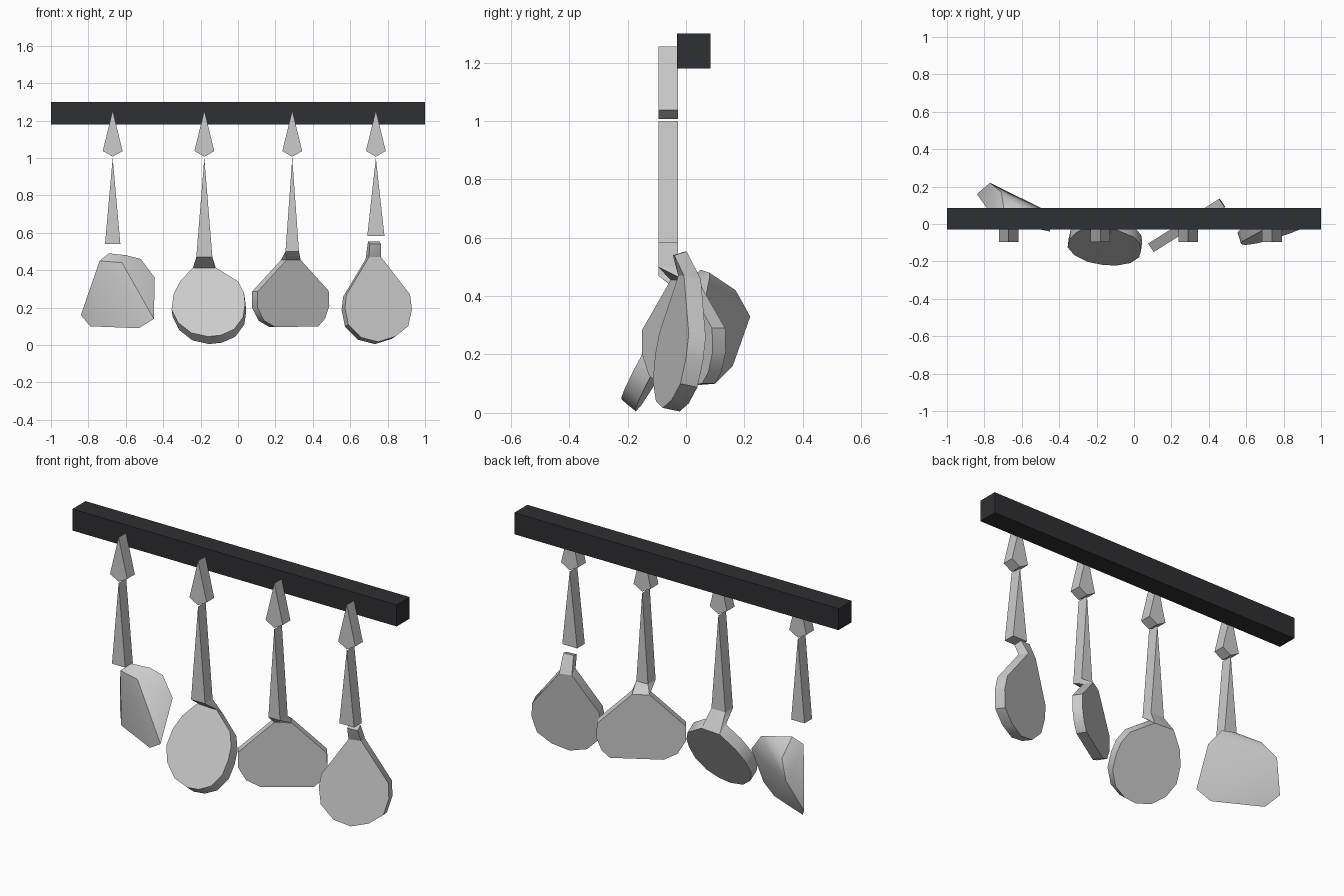
import bpy, bmesh
from mathutils import Vector

if "Cube" in bpy.data.objects:
    bpy.data.objects.remove(bpy.data.objects["Cube"])


def finish(bm, name):
    bmesh.ops.recalc_face_normals(bm, faces=bm.faces)
    me = bpy.data.meshes.new(name)
    bm.to_mesh(me)
    bm.free()
    ob = bpy.data.objects.new(name, me)
    bpy.context.collection.objects.link(ob)
    bpy.ops.object.select_all(action='DESELECT')
    ob.select_set(True)
    bpy.context.view_layer.objects.active = ob
    bpy.ops.object.shade_smooth_by_angle(angle=0.6)
    return ob


def plate(name, front, offset):
    """Closed plate: polygon of 3D points thickened by an offset vector."""
    bm = bmesh.new()
    a = [bm.verts.new(p) for p in front]
    b = [bm.verts.new(Vector(p) + Vector(offset)) for p in front]
    bm.faces.new(a)
    bm.faces.new(b[::-1])
    n = len(a)
    for i in range(n):
        j = (i + 1) % n
        bm.faces.new((a[j], a[i], b[i], b[j]))
    return finish(bm, name)


def hull(name, pts):
    bm = bmesh.new()
    for p in pts:
        bm.verts.new(p)
    r = bmesh.ops.convex_hull(bm, input=bm.verts)
    junk = {v for v in r["geom_interior"] if isinstance(v, bmesh.types.BMVert)}
    bmesh.ops.delete(bm, geom=list(junk), context='VERTS')
    bmesh.ops.dissolve_limit(bm, angle_limit=0.02, verts=bm.verts, edges=bm.edges)
    return finish(bm, name)


def head(name, outline, y_of, offset):
    """Flat utensil head lying in a tilted plane."""
    return plate(name, [(x, y_of(x, z), z) for x, z in outline], offset)


Y0, DEPTH = -0.095, 0.067

# wall rail
bm = bmesh.new()
bmesh.ops.create_cube(bm, size=1)
bmesh.ops.scale(bm, vec=(2, 0.115, 0.12), verts=bm.verts)
bmesh.ops.translate(bm, vec=(0, 0.027, 1.24), verts=bm.verts)
rail = finish(bm, "rail")
mat = bpy.data.materials.new("dark_metal")
mat.diffuse_color = (0.028, 0.029, 0.033, 1)
mat.use_nodes = True
mat.node_tree.nodes["Principled BSDF"].inputs["Base Color"].default_value = mat.diffuse_color
rail.data.materials.append(mat)

# hooks and tapered handles: x, bottom z, bottom half width
utensils = [(-0.67, 0.54, 0.041), (-0.18, 0.47, 0.043),
            (0.29, 0.50, 0.036), (0.737, 0.583, 0.046)]
for i, (x, zb, w) in enumerate(utensils):
    kite = [(0, 1.255), (0.053, 1.037), (0, 1.007), (-0.053, 1.037)]
    plate(f"hook_{i + 1}", [(x + dx, Y0, z) for dx, z in kite], (0, DEPTH, 0))
    taper = [(0, 1.0), (w, zb), (-w, zb)]
    plate(f"handle_{i + 1}", [(x + dx, Y0, z) for dx, z in taper], (0, DEPTH, 0))


def neck(name, util, edge, y_of, offset):
    """Joins a handle bottom to the top edge of its head."""
    x, zb, w = util
    pts = [(x + s * w, y, zb) for s in (-1, 1) for y in (Y0, Y0 + DEPTH)]
    for ex, ez in edge:
        p = Vector((ex, y_of(ex, ez), ez))
        pts += [p, p + Vector(offset)]
    hull(name, pts)


# scoop-like turner, twisted away from its handle
hull("turner_head", [
    (-.74, .02, .45), (-.62, .0, .44), (-.84, .16, .16), (-.79, .10, .10),
    (-.53, -.02, .09), (-.45, -.04, .14), (-.69, .05, .49), (-.60, .08, .48),
    (-.52, .08, .46), (-.445, .06, .36), (-.77, .22, .33), (-.71, .17, .42)])

# round ladle disc, tilted forward
disc = [(-.24, .415), (-.12, .415), (0, .34), (.032, .28), (.038, .22), (.028, .15),
        (-.02, .085), (-.09, .053), (-.16, .045), (-.25, .065), (-.32, .12),
        (-.355, .19), (-.345, .27), (-.31, .34)]
disc_y = lambda x, z: -0.22 + 0.55 * (z - 0.045) - 0.08 * (x + 0.16)
disc_off = (0.006, 0.048, -0.04)
head("ladle_head", disc, disc_y, disc_off)
neck("ladle_neck", utensils[1], disc[:2], disc_y, disc_off)

# broad flat server, turned sideways
broad = [(.26, .455), (.335, .455), (.485, .29), (.488, .21), (.465, .14), (.43, .10),
         (.20, .095), (.14, .13), (.105, .20), (.105, .285)]
broad_y = lambda x, z: -0.15 + 0.63 * (x - 0.105)
broad_off = (-0.03, 0.045, 0)
head("server_head", broad, broad_y, broad_off)
neck("server_neck", utensils[2], broad[:2], broad_y, broad_off)

# teardrop spoon with a short bent neck
drop = [(.70, .47), (.765, .47), (.92, .27), (.93, .19), (.91, .10), (.84, .045),
        (.75, .017), (.66, .04), (.59, .11), (.572, .20), (.58, .27)]
drop_y = lambda x, z: -0.04 + 0.3 * (x - 0.74) + 0.15 * (z - 0.3)
drop_off = (-0.018, 0.058, -0.012)
head("spoon_head", drop, drop_y, drop_off)
stub = [(.705, -.045, .54), (.765, -.04, .54), (.695, -.002, .553), (.755, .002, .553)]
for ex, ez in drop[:2]:
    p = Vector((ex, drop_y(ex, ez), ez))
    stub += [p, p + Vector(drop_off)]
hull("spoon_neck", stub)
